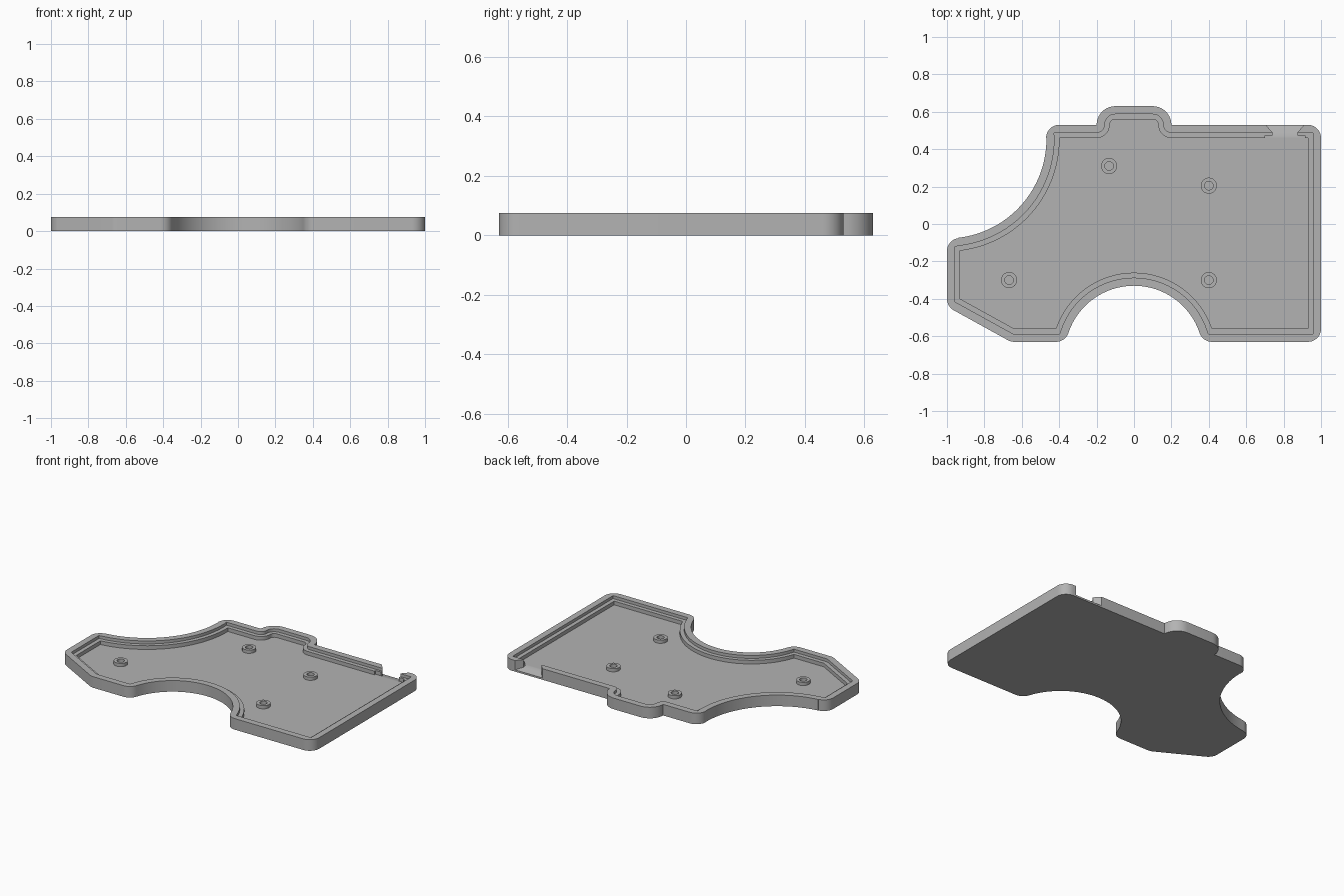
import bpy, bmesh
from math import radians, degrees, atan2, cos, sin, tau

if "Cube" in bpy.data.objects:
    bpy.data.objects.remove(bpy.data.objects["Cube"])

HEIGHT, LEDGE, FLOOR, SILL = 0.075, 0.055, 0.03, 0.012
WALL, RIM = 0.07, 0.043

grey = bpy.data.materials.new("plain grey")
grey.use_nodes = True
grey.diffuse_color = (0.45, 0.45, 0.45, 1)
grey.node_tree.nodes["Principled BSDF"].inputs["Base Color"].default_value = grey.diffuse_color


def make_object(name, bm):
    bmesh.ops.recalc_face_normals(bm, faces=bm.faces)
    mesh = bpy.data.meshes.new(name)
    bm.to_mesh(mesh)
    bm.free()
    mesh.materials.append(grey)
    obj = bpy.data.objects.new(name, mesh)
    bpy.context.collection.objects.link(obj)
    return obj


def shade(obj):
    bpy.ops.object.select_all(action='DESELECT')
    obj.select_set(True)
    bpy.context.view_layer.objects.active = obj
    bpy.ops.object.shade_smooth_by_angle(angle=radians(30))


def bridge(bm, a, b):
    for i in range(len(a)):
        j = (i + 1) % len(a)
        bm.faces.new((a[i], a[j], b[j], b[i]))


def angle(a, b):
    return degrees(atan2(b[1] - a[1], b[0] - a[0]))


# Outline features, counter-clockwise: centre, radius, start and end angle.
# Rising angles are outer corners, falling angles are hollows.
side_hub, front_hub = (-1.0, 0.455), (0.0, -0.70)
top_left, low_left = (-0.40, 0.46), (-0.93, -0.145)
heel, toe = (-0.93, -0.40), (-0.64, -0.56)
foot_l, foot_r = (-0.417, -0.56), (0.417, -0.56)
slope = angle(heel, toe) + 270
features = [
    ((0.93, -0.56), WALL, -90, 0),
    ((0.93, 0.46), WALL, 0, 90),
    ((0.2, 0.53), 0, -90, -180),
    ((0.1, 0.53), 0.1, 0, 90),
    ((-0.1, 0.53), 0.1, 90, 180),
    ((-0.2, 0.53), 0, 0, -90),
    (top_left, WALL, 90, angle(top_left, side_hub) % 360),
    (side_hub, 0.532, angle(side_hub, top_left), angle(side_hub, low_left)),
    (low_left, WALL, angle(low_left, side_hub), 180),
    (heel, WALL, 180, slope),
    (toe, WALL, slope, 270),
    (foot_l, WALL, 270, angle(foot_l, front_hub) % 360),
    (front_hub, 0.37, angle(front_hub, foot_l), angle(front_hub, foot_r)),
    (foot_r, WALL, angle(foot_r, front_hub) % 360, 270),
]


def outline(bm, inset, z):
    verts = []
    for (cx, cy), r, a0, a1 in features:
        convex = a1 > a0
        rad = r - inset if convex else r + inset
        steps = 32 if r > 0.2 else 10
        for i in range(steps + 1):
            a = radians(a0 + (a1 - a0) * i / steps)
            d = rad
            if convex and rad < 0.029:      # tight inner corners are mitred
                a = radians((a0 + a1) / 2)
                d = rad / cos(radians((a1 - a0) / 2))
            verts.append(bm.verts.new((cx + d * cos(a), cy + d * sin(a), z)))
    return verts


# Tray: floor, outer wall, rim and inner ledge
bm = bmesh.new()
levels = [(0, 0), (0, HEIGHT), (RIM, HEIGHT), (RIM, LEDGE), (WALL, LEDGE), (WALL, FLOOR)]
loops = [outline(bm, d, z) for d, z in levels]
for a, b in zip(loops, loops[1:]):
    bridge(bm, a, b)
bm.faces.new(loops[0])
bm.faces.new(loops[-1])
bmesh.ops.remove_doubles(bm, verts=bm.verts, dist=1e-5)
bmesh.ops.dissolve_degenerate(bm, edges=bm.edges, dist=1e-5)
tray = make_object("tray", bm)


# Cable notch in the back wall: symmetric prisms, the outer one with a sloping sill
def notch_cutter(name, half, sill):
    mid = 0.807
    pts = [(mid + x, y) for x, y in half] + [(mid - x, y) for x, y in reversed(half)]
    bm = bmesh.new()
    low = [bm.verts.new((x, y, sill(y))) for x, y in pts]
    high = [bm.verts.new((x, y, HEIGHT + 0.05)) for x, y in pts]
    bridge(bm, low, high)
    bm.faces.new(low)
    bm.faces.new(high)
    obj = make_object(name, bm)
    cut = tray.modifiers.new(name, 'BOOLEAN')
    cut.operation, cut.solver, cut.object = 'DIFFERENCE', 'EXACT', obj
    return obj


cutters = [
    notch_cutter("slot_cutter", [(0.107, 0.44), (0.107, 0.472)], lambda y: FLOOR),
    notch_cutter("flare_cutter", [(0.067, 0.468), (0.067, 0.49), (0.111, 0.54)],
                 lambda y: FLOOR - (FLOOR - SILL) * (y - 0.468) / 0.062),
]
bpy.context.view_layer.objects.active = tray
for mod in list(tray.modifiers):
    bpy.ops.object.modifier_apply(modifier=mod.name)
for c in cutters:
    bpy.data.objects.remove(c)
shade(tray)

# Hollow screw bosses on the floor
for i, (x, y) in enumerate([(-0.133, 0.31), (0.4, 0.205), (-0.668, -0.3), (0.4, -0.3)]):
    bm = bmesh.new()
    rings = []
    for r, z in [(0.043, FLOOR - 0.005), (0.043, 0.052), (0.023, 0.052), (0.023, FLOOR - 0.005)]:
        rings.append([bm.verts.new((x + r * cos(tau * k / 32), y + r * sin(tau * k / 32), z))
                      for k in range(32)])
    for k in range(4):
        bridge(bm, rings[k], rings[(k + 1) % 4])
    shade(make_object(f"screw_boss_{i + 1}", bm))
